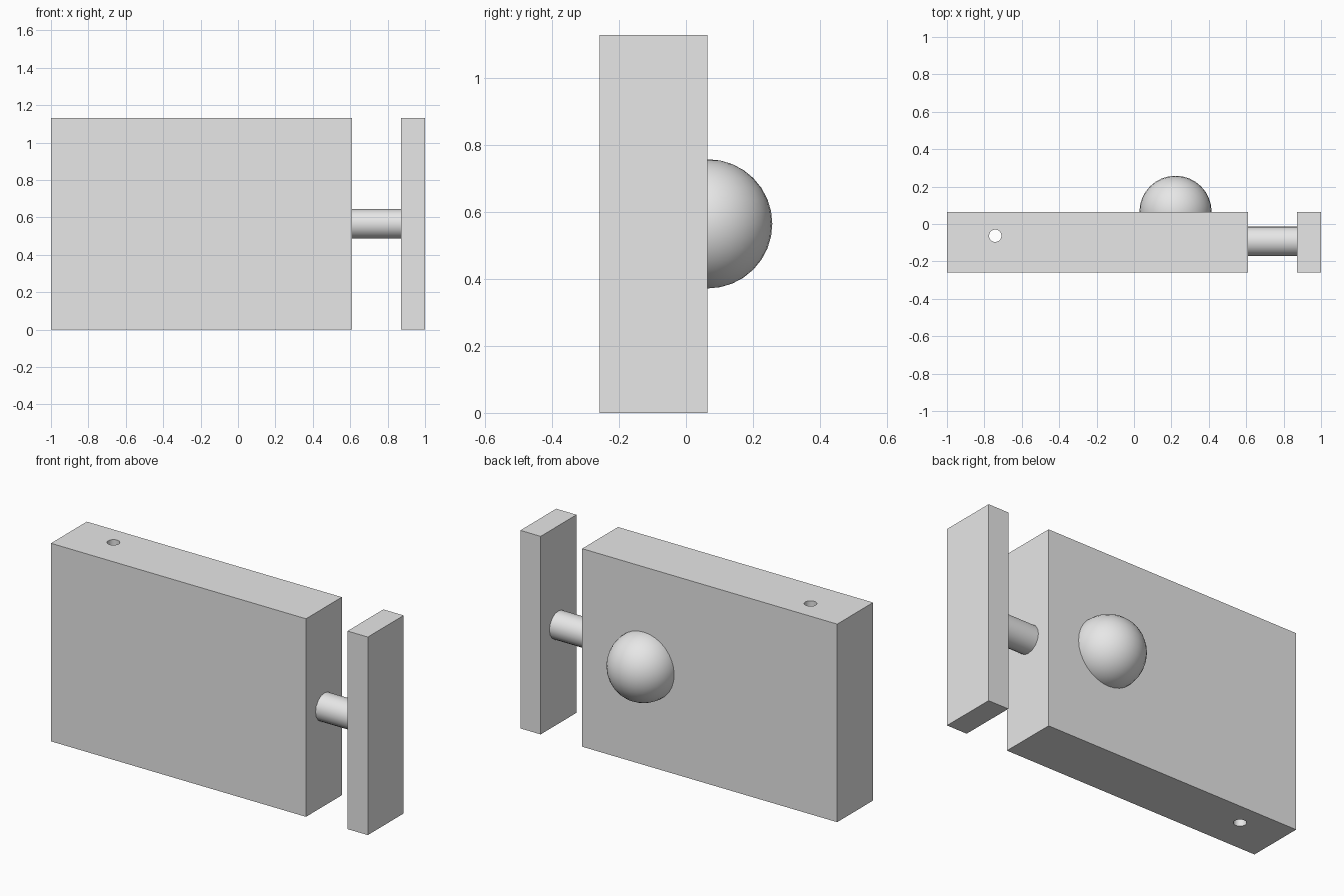
import bpy
from math import pi, radians

if "Cube" in bpy.data.objects:
    bpy.data.objects.remove(bpy.data.objects["Cube"], do_unlink=True)

# Single plain grey
grey = bpy.data.materials.new("light grey")
grey.use_nodes = True
grey.diffuse_color = (0.8, 0.8, 0.8, 1)
grey.node_tree.nodes["Principled BSDF"].inputs["Base Color"].default_value = grey.diffuse_color

HEIGHT = 1.13
MID_Z = HEIGHT / 2
FRONT, BACK = -0.258, 0.065


def finish(name, smooth=False):
    obj = bpy.context.object
    obj.name = name
    obj.data.materials.append(grey)
    if smooth:
        bpy.ops.object.shade_smooth_by_angle(angle=radians(30))
    return obj


def slab(name, x0, x1):
    """Full-height box between two x positions."""
    bpy.ops.mesh.primitive_cube_add(size=1, location=((x0 + x1) / 2, (FRONT + BACK) / 2, MID_Z))
    obj = bpy.context.object
    obj.scale = (x1 - x0, BACK - FRONT, HEIGHT)
    bpy.ops.object.transform_apply(location=False, rotation=False, scale=True)
    return finish(name)


# Lock body and the plate beside it
body = slab("body", -1.0, 0.61)
slab("end_plate", 0.872, 1.0)

# Pin hole running vertically through the body
bpy.ops.mesh.primitive_cylinder_add(vertices=32, radius=0.033, depth=HEIGHT + 0.4,
                                    location=(-0.742, -0.063, MID_Z))
cutter = finish("hole_cutter")
cutter.hide_render = True
cut = body.modifiers.new("pin_hole", "BOOLEAN")
cut.operation = "DIFFERENCE"
cut.solver = "EXACT"
cut.object = cutter
bpy.ops.object.select_all(action="DESELECT")
body.select_set(True)
bpy.context.view_layer.objects.active = body
bpy.ops.object.modifier_apply(modifier=cut.name)
bpy.ops.object.shade_smooth_by_angle(angle=radians(30))
bpy.data.objects.remove(cutter, do_unlink=True)

# Bolt joining body and plate
bpy.ops.mesh.primitive_cylinder_add(vertices=16, radius=0.079, depth=0.282,
                                    location=(0.741, -0.093, MID_Z), rotation=(0, pi / 2, 0))
finish("bolt", smooth=True)

# Round knob half sunk into the back
bpy.ops.mesh.primitive_uv_sphere_add(segments=32, ring_count=16, radius=0.193,
                                     location=(0.222, BACK, MID_Z))
finish("knob", smooth=True)
